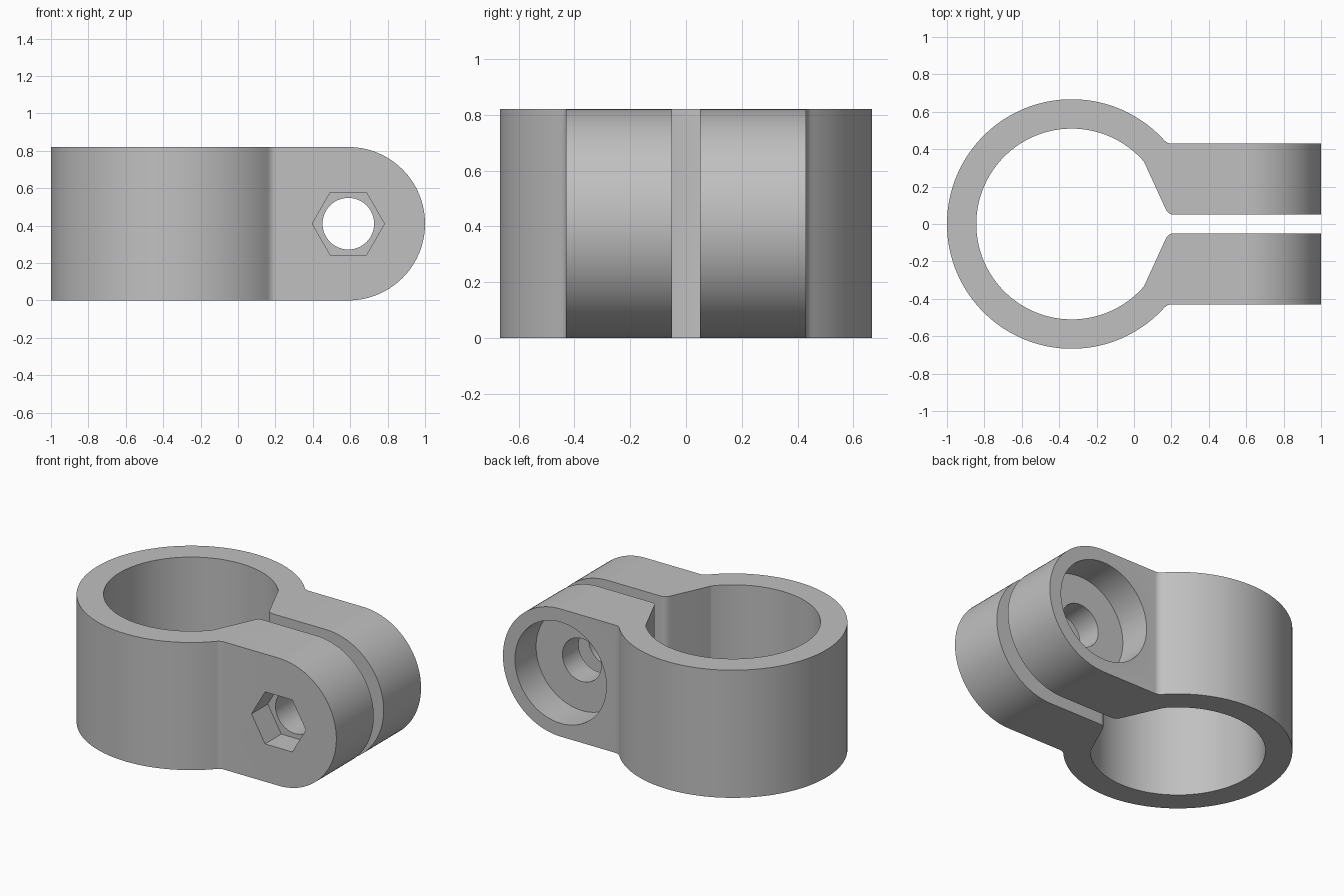
import bpy
import bmesh
from math import sin, cos, radians, pi
from mathutils import Vector

if "Cube" in bpy.data.objects:
    bpy.data.objects.remove(bpy.data.objects["Cube"])

RING_X, OUTER_R, INNER_R = -0.333, 0.667, 0.51
HEIGHT = 0.82
MID = HEIGHT / 2
BOLT_X = 1 - MID
EAR_OUT, EAR_IN = 0.43, 0.05


def arc(cx, cy, r, start, end, steps):
    angles = [radians(start + (end - start) * i / steps) for i in range(steps + 1)]
    return [Vector((cx + r * cos(a), cy + r * sin(a))) for a in angles]


def fillet(a, corner, b, steps=6):
    a, corner, b = Vector(a), Vector(corner), Vector(b)
    ts = [i / steps for i in range(steps + 1)]
    return [a * (1 - t) ** 2 + corner * 2 * t * (1 - t) + b * t * t for t in ts]


def prism(name, points, axis, low, high):
    """Extrude a closed outline along z or y."""
    bm = bmesh.new()
    place = (lambda p: (p.x, p.y, low)) if axis == "z" else (lambda p: (p.x, low, p.y))
    face = bm.faces.new([bm.verts.new(place(p)) for p in points])
    moved = bmesh.ops.extrude_face_region(bm, geom=[face])["geom"]
    step = Vector((0, 0, high - low)) if axis == "z" else Vector((0, high - low, 0))
    bmesh.ops.translate(bm, vec=step, verts=[v for v in moved if isinstance(v, bmesh.types.BMVert)])
    bmesh.ops.recalc_face_normals(bm, faces=bm.faces)
    mesh = bpy.data.meshes.new(name)
    bm.to_mesh(mesh)
    bm.free()
    obj = bpy.data.objects.new(name, mesh)
    bpy.context.collection.objects.link(obj)
    return obj


# Split ring with two ears: half outline from the back of the ring, then mirrored
outer_half = arc(RING_X, 0, OUTER_R, 180, 42.4, 60)
outer_half += fillet((0.159, 0.45), (0.178, EAR_OUT), (0.2, EAR_OUT))[1:]
outer_half += [Vector((1.1, EAR_OUT)), Vector((1.1, EAR_IN))]
inner_half = fillet((0.21, EAR_IN), (0.183, EAR_IN), (0.168, 0.083))
inner_half += arc(RING_X, 0, INNER_R, 40.7, 180, 60)
half = outer_half + inner_half
mirrored = [Vector((p.x, -p.y)) for p in reversed(half)]
# The ring wall is continuous at the back, so drop the doubled seam points
outline = half[1:] + mirrored[1:-1] + [half[0]]
clamp = prism("pipe_clamp", outline, "z", -0.1, HEIGHT + 0.1)

# Side silhouette: flat top and bottom with a rounded ear end
silhouette = arc(BOLT_X, MID, MID, -90, 90, 56)
silhouette += [Vector((-1.2, HEIGHT)), Vector((-1.2, 0))]

# Side silhouette, bolt hole, screw head recess and hexagonal nut pocket
cutters = [
    (prism("silhouette_cutter", silhouette, "y", -1, 1), "INTERSECT"),
    (prism("bolt_hole_cutter", arc(BOLT_X, MID, 0.138, 0, 360, 48)[:-1], "y", -1, 1), "DIFFERENCE"),
    (prism("head_recess_cutter", arc(BOLT_X, MID, 0.325, 0, 360, 72)[:-1], "y", 0.215, 1), "DIFFERENCE"),
    (prism("nut_pocket_cutter", arc(BOLT_X, MID, 0.193, 0, 360, 6)[:-1], "y", -1, -0.265), "DIFFERENCE"),
]
bpy.context.view_layer.objects.active = clamp
for cutter, operation in cutters:
    cutter.hide_render = True
    mod = clamp.modifiers.new(cutter.name, "BOOLEAN")
    mod.operation, mod.solver, mod.object = operation, "EXACT", cutter
    bpy.ops.object.modifier_apply(modifier=mod.name)
    bpy.data.objects.remove(cutter)

# Plain grey finish
grey = bpy.data.materials.new("plain grey")
grey.use_nodes = True
colour = (0.53, 0.53, 0.53, 1)
grey.diffuse_color = colour
grey.node_tree.nodes["Principled BSDF"].inputs["Base Color"].default_value = colour
clamp.data.materials.clear()
clamp.data.materials.append(grey)

bpy.ops.object.select_all(action="DESELECT")
clamp.select_set(True)
bpy.ops.object.shade_smooth_by_angle(angle=radians(16))
